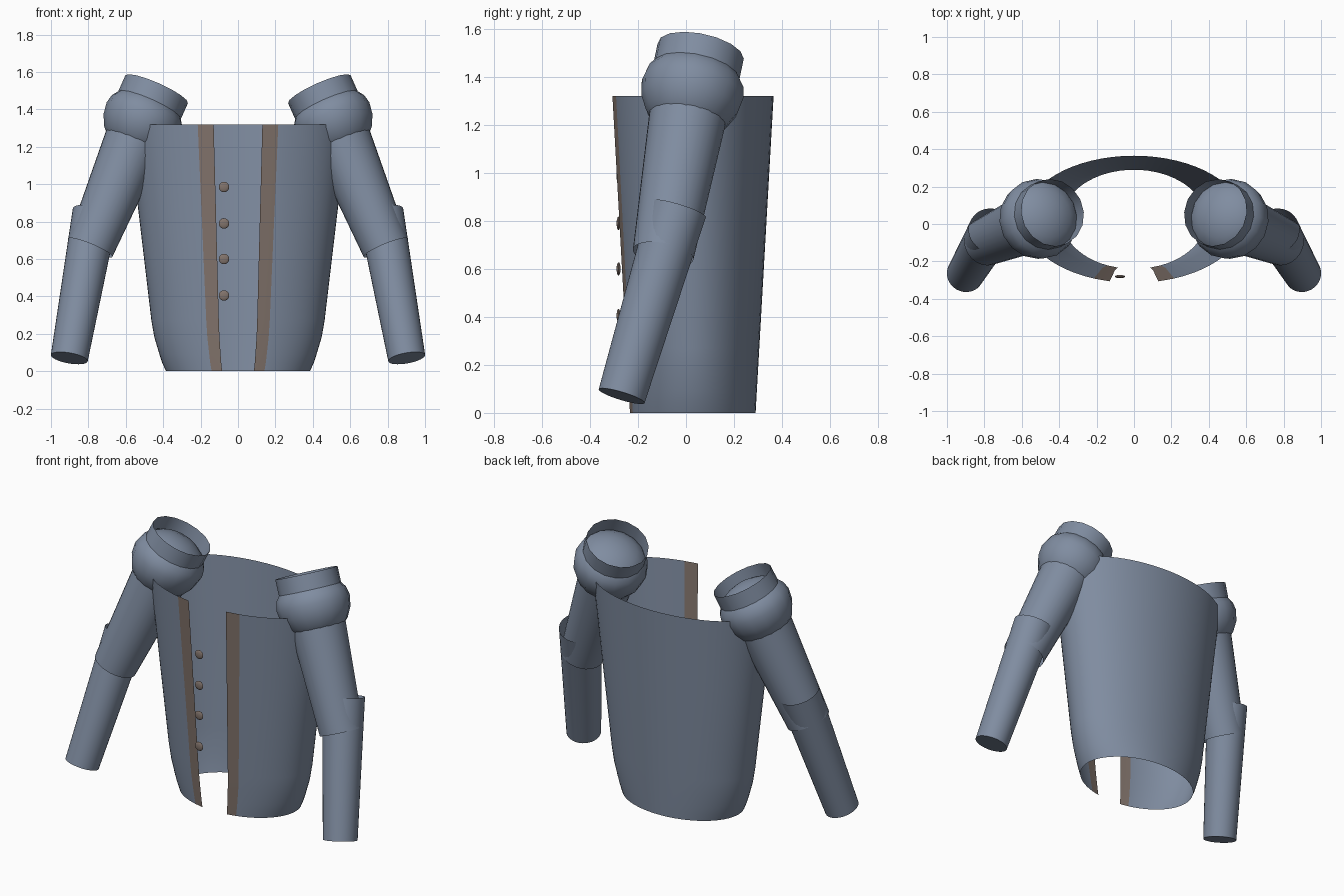
import bpy, bmesh, math
from mathutils import Vector, Matrix

if "Cube" in bpy.data.objects:
    bpy.data.objects.remove(bpy.data.objects["Cube"])


def material(name, rgb):
    m = bpy.data.materials.new(name)
    m.diffuse_color = (*rgb, 1)
    m.use_nodes = True
    m.node_tree.nodes["Principled BSDF"].inputs["Base Color"].default_value = m.diffuse_color
    return m


CLOTH = material("slate blue cloth", (0.215, 0.265, 0.355))
TRIM = material("brown trim", (0.225, 0.175, 0.15))


def finish(name, bm, mats, angle=40):
    me = bpy.data.meshes.new(name)
    bm.to_mesh(me)
    bm.free()
    ob = bpy.data.objects.new(name, me)
    bpy.context.collection.objects.link(ob)
    for m in mats:
        me.materials.append(m)
    bpy.ops.object.select_all(action='DESELECT')
    ob.select_set(True)
    bpy.context.view_layer.objects.active = ob
    bpy.ops.object.shade_smooth_by_angle(angle=math.radians(angle))
    return ob


def aim(axis):
    return axis.to_track_quat('Z', 'Y').to_matrix().to_4x4()


def tube(name, a, b, ra, rb, sides, cap_start=False):
    """Tapered open sleeve from a to b, optionally closed at a."""
    a, b = Vector(a), Vector(b)
    rot = aim(b - a)
    bm = bmesh.new()
    rings = []
    for p, r in ((a, ra), (b, rb)):
        rings.append([bm.verts.new(p + rot @ Vector((r * math.cos(t), r * math.sin(t), 0)))
                      for t in (2 * math.pi * i / sides for i in range(sides))])
    for i in range(sides):
        j = (i + 1) % sides
        bm.faces.new((rings[0][i], rings[0][j], rings[1][j], rings[1][i]))
    if cap_start:
        bm.faces.new(rings[0][::-1])
    return finish(name, bm, [CLOTH])


# Open coat body: elliptical shell with a front gap and trimmed edges
profile = [(0, .385), (.045, .405), (.09, .42), (.18, .447), (.27, .463), (.86, .533), (1.32, .588)]
GAP, BAND, COLS = 12.8, 21.5, 56
angles = [GAP] + [BAND + (360 - 2 * BAND) * i / COLS for i in range(COLS + 1)] + [360 - GAP]
bm = bmesh.new()
rows = []
for z, rx in profile:
    ry = .265 + .075 * z / 1.32
    rows.append([bm.verts.new((rx * math.sin(math.radians(t)),
                               .025 - ry * math.cos(math.radians(t)), z)) for t in angles])
for lo, hi in zip(rows, rows[1:]):
    for i in range(len(angles) - 1):
        f = bm.faces.new((lo[i], lo[i + 1], hi[i + 1], hi[i]))
        f.material_index = 1 if i in (0, len(angles) - 2) else 0
finish("coat_body", bm, [CLOTH, TRIM])

# Flat domed buttons down the front
for n, z in enumerate((.985, .79, .6, .405)):
    bm = bmesh.new()
    bmesh.ops.create_uvsphere(bm, u_segments=16, v_segments=8, radius=.028,
                              matrix=Matrix.Translation((-.075, -.281, z)) @ Matrix.Diagonal((1, .3, 1, 1)))
    finish(f"button_{n + 1}", bm, [TRIM])

# Arms, mirrored left and right
for side, s in (("left", -1), ("right", 1)):
    shoulder = Vector((s * .505, .028, 1.35))
    up = Vector((-s * .4, .19, .9)).normalized()
    elbow = (s * .79, -.095, .66)

    # Shoulder puff: flattened above, rounder below
    bm = bmesh.new()
    bmesh.ops.create_uvsphere(bm, u_segments=16, v_segments=10, radius=.216)
    for v in bm.verts:
        if v.co.z > 0:
            v.co.z *= .72
    bmesh.ops.transform(bm, verts=bm.verts, matrix=Matrix.Translation(shoulder) @ aim(up))
    finish(f"{side}_shoulder_puff", bm, [CLOTH])

    # Open collar ring on top of the puff
    tube(f"{side}_shoulder_ring", shoulder + up * .04, shoulder + up * .175, .183, .183, 16)

    # Upper sleeve, and lower sleeve that reaches up inside it
    tube(f"{side}_upper_sleeve", elbow, shoulder, .128, .168, 32)
    tube(f"{side}_lower_sleeve", (s * .902, -.268, .07), (s * .763, -.034, .85), .1, .122, 32, True)
